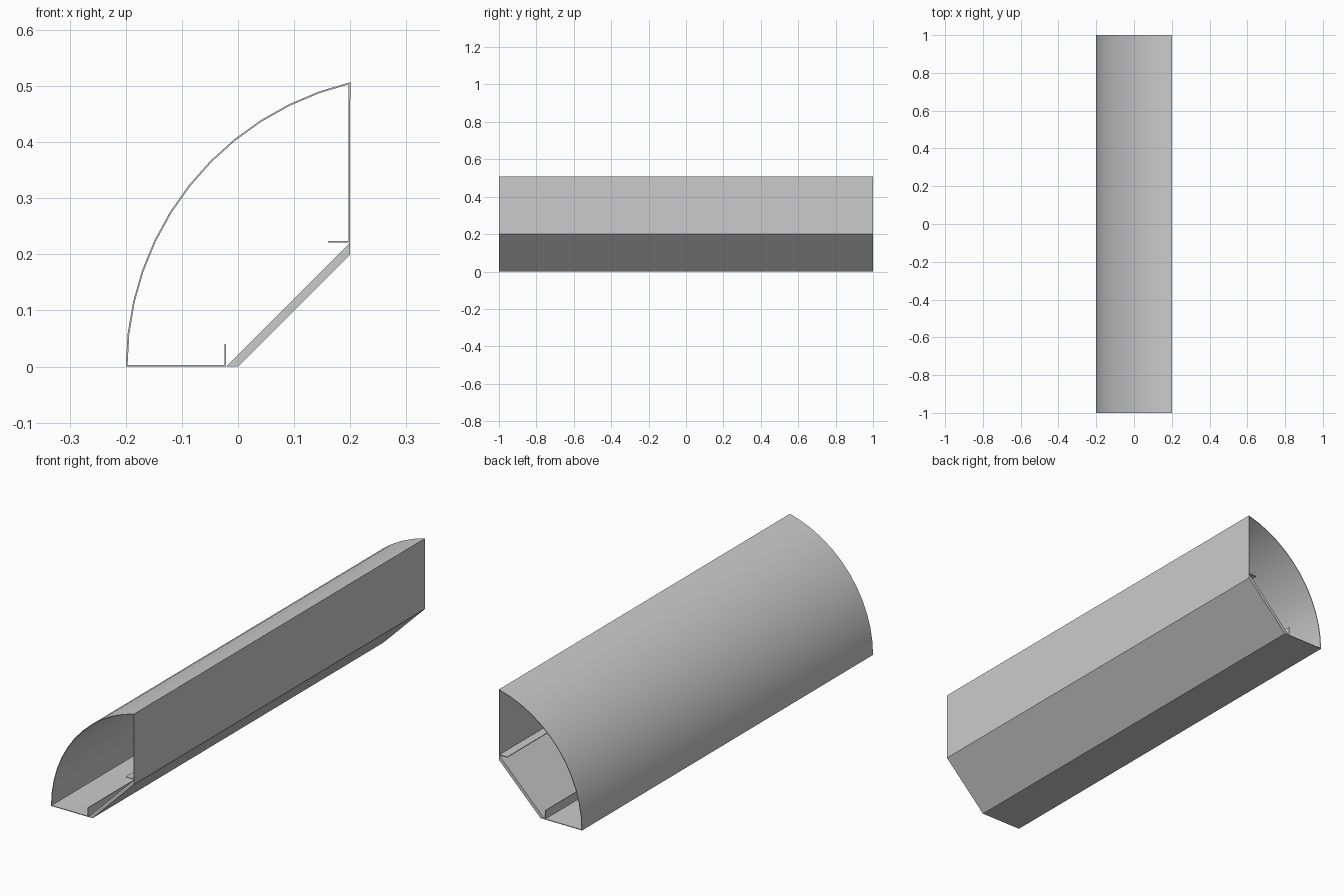
import bpy, bmesh, math
from mathutils import Vector

if "Cube" in bpy.data.objects:
    bpy.data.objects.remove(bpy.data.objects["Cube"])

HALF = 1.0      # half length along y
T = 0.003       # sheet thickness


def offset(path, t):
    """Mitred offset of an open polyline to its right-hand side."""
    out = []
    for i, p in enumerate(path):
        normals = []
        for a, b in ((i - 1, i), (i, i + 1)):
            if a >= 0 and b < len(path):
                d = (path[b] - path[a]).normalized()
                normals.append(Vector((d.y, -d.x)))
        n = sum(normals, Vector((0, 0))).normalized()
        out.append(p + n * t / n.dot(normals[0]))
    return out


def ribbon(name, outer, inner):
    """Solid running along y whose section lies between two polylines."""
    bm = bmesh.new()
    rows = [[bm.verts.new((p.x, y, p.y)) for p in line]
            for y in (-HALF, HALF) for line in (outer, inner)]
    of, inf, ob, inb = rows
    last = len(outer) - 1
    for i in range(last):
        for a, b in ((of, ob), (ob, inb), (inb, inf), (inf, of)):
            bm.faces.new((a[i], a[i + 1], b[i + 1], b[i]))
    for i in (0, last):
        bm.faces.new((of[i], ob[i], inb[i], inf[i]))
    bmesh.ops.recalc_face_normals(bm, faces=bm.faces[:])
    mesh = bpy.data.meshes.new(name)
    bm.to_mesh(mesh)
    bm.free()
    obj = bpy.data.objects.new(name, mesh)
    bpy.context.collection.objects.link(obj)
    bpy.ops.object.select_all(action='DESELECT')
    obj.select_set(True)
    bpy.context.view_layer.objects.active = obj
    bpy.ops.object.shade_smooth_by_angle(angle=math.radians(30))
    return obj


# Folded sheet housing: lower lip, base, curved cover, back wall, upper lip
CX, R, SEG = 0.321, 0.521, 12
end = math.atan2(0.507, CX - 0.2)
arc = [Vector((CX - R * math.cos(end * i / SEG), R * math.sin(end * i / SEG)))
       for i in range(SEG + 1)]
path = ([Vector((-0.021, 0.04)), Vector((-0.021, 0))] + arc
        + [Vector((0.2, 0.221)), Vector((0.16, 0.221))])
ribbon("housing", path, offset(path, T))

# Sloped panel closing the opening between the lips
ribbon("sloped_panel",
       [Vector((-0.021, 0)), Vector((0.2, 0.221))],
       [Vector((0, 0)), Vector((0.2, 0.2))])
